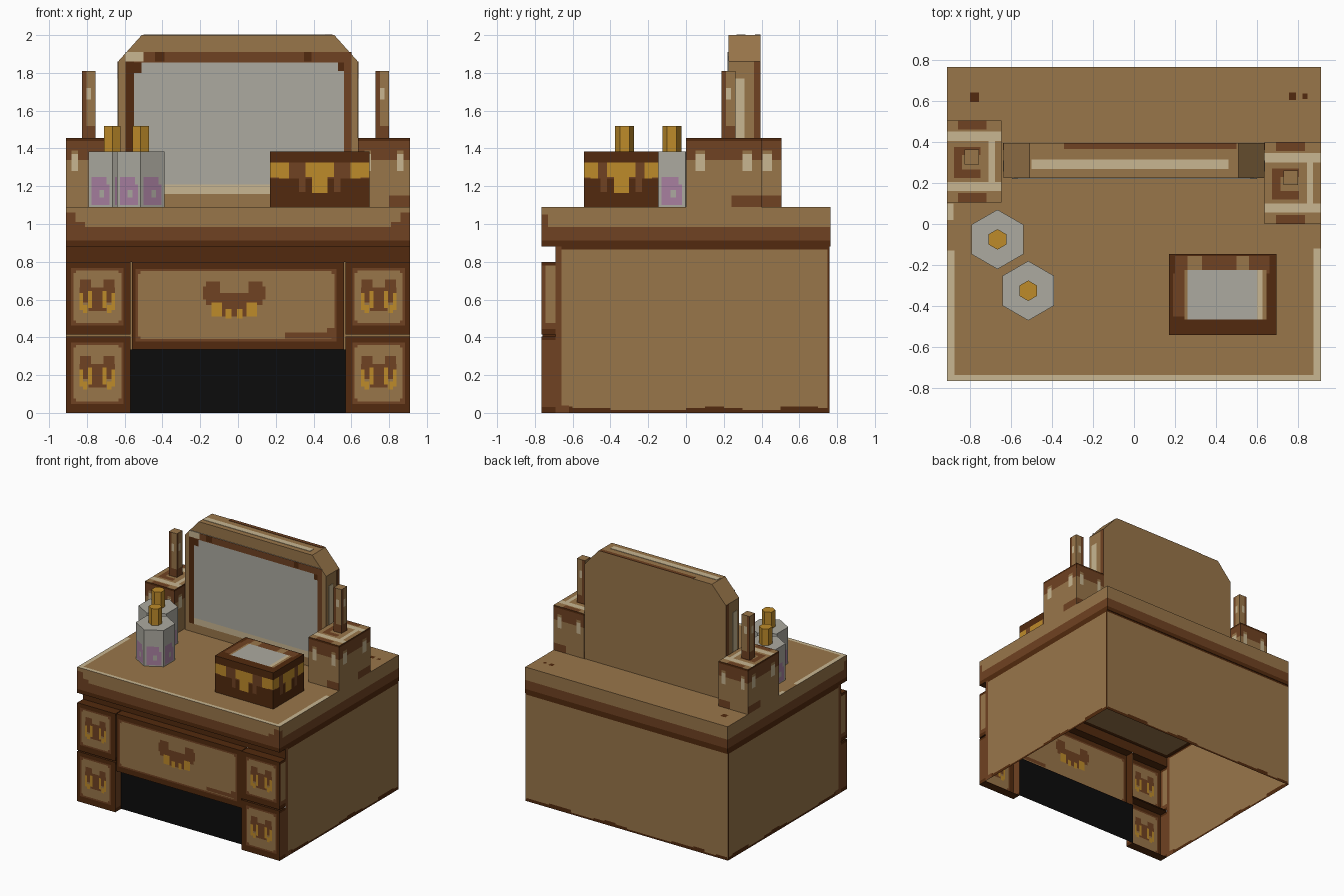
import bpy, bmesh, math, random
from mathutils import Vector

if "Cube" in bpy.data.objects:
    bpy.data.objects.remove(bpy.data.objects["Cube"])

random.seed(4)
RGB = dict(tan=(153, 118, 74), mid=(112, 66, 34), dark=(82, 42, 14), light=(200, 182, 145),
           gold=(190, 139, 42), grey=(172, 170, 160), mauve=(168, 128, 160), black=(12, 12, 12))
LABEL = dict(tan="tan wood", mid="brown wood", dark="dark wood", light="pale wood", gold="brass",
             grey="glass grey", mauve="mauve perfume", black="black")
KEYS = list(RGB)
MATS = []
for k in KEYS:
    m = bpy.data.materials.new(LABEL[k])
    lin = [((c / 255 + 0.055) / 1.055) ** 2.4 if c > 10 else c / 3294 for c in RGB[k]]
    m.diffuse_color = (*lin, 1)
    m.use_nodes = True
    m.node_tree.nodes["Principled BSDF"].inputs["Base Color"].default_value = m.diffuse_color
    MATS.append(m)


def finish(name, bm):
    bmesh.ops.remove_doubles(bm, verts=bm.verts, dist=0.0005)
    me = bpy.data.meshes.new(name)
    bm.to_mesh(me)
    bm.free()
    for m in MATS:
        me.materials.append(m)
    ob = bpy.data.objects.new(name, me)
    bpy.context.collection.objects.link(ob)
    return ob


def paint(bm, place, base, rects, flip=False):
    """Cut a flat rectangle along its coloured rectangles; the last one covering a cell wins."""
    u0, u1, v0, v1, _ = base
    rs = [base] + [(max(a, u0), min(b, u1), max(c, v0), min(d, v1), m) for a, b, c, d, m in rects]
    rs = [r for r in rs if r[1] > r[0] and r[3] > r[2]]
    us = sorted({round(r[i], 4) for r in rs for i in (0, 1)})
    vs = sorted({round(r[i], 4) for r in rs for i in (2, 3)})
    for a, b in zip(us, us[1:]):
        for c, d in zip(vs, vs[1:]):
            u, v = (a + b) / 2, (c + d) / 2
            mat = [r[4] for r in rs if r[0] <= u <= r[1] and r[2] <= v <= r[3]][-1]
            pts = [place(a, c), place(b, c), place(b, d), place(a, d)]
            f = bm.faces.new([bm.verts.new(p) for p in (pts[::-1] if flip else pts)])
            f.material_index = KEYS.index(mat)


def box(name, x, y, z, mat, sides=None, only="-x +x -y +y -z +z"):
    """Box with painted sides; '*' rectangles go on all four upright sides."""
    bm, sides = bmesh.new(), sides or {}
    lim = dict(x=x, y=y, z=z)
    for s in only.split():
        ax, c = s[1], lim[s[1]][s[0] == '+']
        u, v = dict(x=(y, z), y=(x, z), z=(x, y))[ax]
        place = dict(x=lambda p, q: Vector((c, p, q)), y=lambda p, q: Vector((p, c, q)),
                     z=lambda p, q: Vector((p, q, c)))[ax]
        rects = (sides.get('*', []) if ax != 'z' else []) + sides.get(s, [])
        paint(bm, place, (*u, *v, mat), rects, (s[0] == '-') != (ax == 'y'))
    return finish(name, bm)


def prism(name, outline, place, depth, mat):
    bm = bmesh.new()
    f = bm.faces.new([bm.verts.new(place(*p)) for p in outline])
    r = bmesh.ops.extrude_face_region(bm, geom=[f])
    bmesh.ops.translate(bm, vec=depth, verts=[v for v in r['geom'] if isinstance(v, bmesh.types.BMVert)])
    bmesh.ops.recalc_face_normals(bm, faces=bm.faces)
    for f in bm.faces:
        f.material_index = KEYS.index(mat)
    return finish(name, bm)


W = 9  # wider than any part: clipped to the face

# Carcass: walls open below, ragged dark skirting
rag = [(-1 + i * 0.1, -0.9 + i * 0.1, 0, random.choice((0.015, 0.025, 0.035)), 'dark') for i in range(20)]
edge = [(-0.69, -0.66, 0, W, 'mid'), (0.75, W, 0, W, 'dark'), (-0.69, -0.62, 0, 0.04, 'mid')]
box("desk_body", (-0.91, 0.91), (-0.69, 0.76), (0, 0.88), 'tan',
    {'*': rag + [(-W, W, 0.865, W, 'dark')], '-x': edge, '+x': edge}, "-x +x +y")
box("upper_rail", (-0.91, 0.91), (-0.69, -0.6), (0.8, 0.88), 'dark', only="-y")
box("knee_space_panel", (-0.57, 0.57), (-0.69, -0.6), (0, 0.335), 'black', only="-y")

# Table top with banded edge
bands = [(-W, W, 0, 0.985, 'mid'), (-W, W, 0, 0.912, 'dark')]
ends = [(s * x - 0.03, s * x + 0.03, 0.912, z, 'mid') for s in (-1, 1) for x, z in ((0.89, 1.06), (0.84, 1.01))]
box("table_top", (-0.91, 0.91), (-0.765, 0.765), (0.88, 1.09), 'tan', {
    '*': bands, '-y': ends, '-z': [(-W, W, -W, W, 'dark'), (-0.88, 0.88, -0.66, 0.73, 'tan')],
    '-x': [(-W, -0.73, 0, 1.05, 'mid'), (-W, -0.7, 0, 0.912, 'dark')],
    '+x': [(-W, -0.73, 0, 1.05, 'mid'), (-W, -0.7, 0, 0.912, 'dark')],
    '+z': [(-W, W, -W, -0.735, 'light'), (-W, -0.875, -W, -0.13, 'light'), (0.875, W, -W, -0.12, 'light'),
           (-W, -0.88, 0.02, 0.1, 'light'), (-0.8, -0.755, 0.595, 0.64, 'dark'),
           (0.755, 0.79, 0.605, 0.64, 'dark'), (0.82, 0.845, 0.61, 0.635, 'dark')]})


def pull(cx, cz, w):
    """Brown pull with brass drops, drawn as cut faces."""
    r = [(cx - w, cx + w, cz - 0.03, cz + 0.05, 'mid'), (cx - w * 0.5, cx + w * 0.5, cz - 0.075, cz, 'mid')]
    for s in (-1, 1):
        for a, b, c, d, m in ((0.35, 0.95, 0.04, 0.09, 'mid'), (0.8, 1.0, -0.07, 0.02, 'gold'),
                              (0.3, 0.52, -0.06, 0.03, 'gold'), (0.55, 0.8, -0.085, -0.045, 'gold')):
            lo, hi = sorted((cx + s * a * w, cx + s * b * w))
            r.append((lo, hi, cz + c, cz + d, m))
    return r


def panel(x0, x1, z0, z1):
    e = 0.015
    return [(x0 - 0.012, x1 + 0.012, z0 - 0.012, z1 + 0.012, 'mid'),
            (x0 + e, x1 - e, z0, z1, 'tan'), (x0, x1, z0 + e, z1 - e, 'tan')]


# Four side drawers
for side, sx in (("left", -1), ("right", 1)):
    x = sorted((sx * 0.91, sx * 0.568))
    cx = sx * 0.745
    for lvl, z, pz in (("upper", (0.415, 0.8), (0.475, 0.755)), ("lower", (0, 0.405), (0.06, 0.36))):
        cz = sum(pz) / 2
        cheek = [(-W, W, z[0] + 0.03, z[1] - 0.02, 'mid')]
        if lvl == "upper":
            cheek.append((-0.745, W, z[0] + 0.06, z[1] - 0.02, 'tan'))
        box(f"{lvl}_drawer_{side}", x, (-0.765, -0.69), z, 'dark',
            {'-y': panel(cx - 0.127, cx + 0.127, *pz) + pull(cx, cz, 0.095), '-x': cheek, '+x': cheek},
            "-x +x -y -z +z")

# Middle drawer
mid = panel(-0.53, 0.51, 0.39, 0.75) + [(0.25, 0.5, 0.395, 0.425, 'mid'), (0.47, 0.51, 0.4, 0.45, 'mid')]
mid += [(-0.1 + 0.08 - 0.09, 0.07, 0.59, 0.635, 'mid'), (-0.1, 0.06, 0.51, 0.59, 'mid')]
for s in (-1, 1):
    c = -0.02
    for a, b, z0, z1, m in ((0.075, 0.15, 0.57, 0.695, 'mid'), (0.13, 0.165, 0.6, 0.67, 'mid'),
                            (0.065, 0.12, 0.51, 0.585, 'gold'), (0.015, 0.045, 0.5, 0.55, 'gold')):
        lo, hi = sorted((c + s * a, c + s * b))
        mid.append((lo, hi, z0, z1, m))
box("middle_drawer", (-0.562, 0.562), (-0.76, -0.69), (0.335, 0.8), 'dark', {'-y': mid}, "-x +x -y -z +z")

# Mirror: chamfered board with painted front, edge strips
prism("mirror_frame", [(-0.635, 1.09), (0.635, 1.09), (0.635, 1.86), (0.51, 2.0), (-0.51, 2.0), (-0.635, 1.86)],
      lambda u, v: Vector((u, 0.225, v)), (0, 0.17, 0), 'tan')
box("mirror_glass", (-0.595, 0.6), (0.22, 0.225), (1.15, 1.91), 'grey', {'-y': [
    (-W, W, 1.855, W, 'mid'), (-W, -0.55, 0, W, 'dark'), (0.562, W, 0, W, 'mid'),
    (-W, W, 0, 1.16, 'tan'), (-0.55, 0.562, 1.16, 1.21, 'light'), (-0.595, -0.5, 1.86, 1.91, 'light'),
    (-0.55, -0.51, 1.8, 1.855, 'dark'), (0.53, 0.562, 1.81, 1.855, 'dark'), (-0.44, -0.39, 1.86, 1.91, 'dark'),
    (0.35, 0.39, 1.86, 1.91, 'dark')]})
box("mirror_top_shine", (-0.5, 0.46), (0.268, 0.315), (2.0, 2.003), 'light')
box("mirror_top_shadow_strip", (-0.34, 0.5), (0.365, 0.395), (2.0, 2.003), 'mid')
for sx in (-1, 1):
    x = sorted((sx * 0.635, sx * 0.638))
    box("mirror_edge_shine", x, (0.255, 0.31), (1.3, 1.77), 'light')
    box("mirror_edge_strip", x, (0.36, 0.395), (1.09, 1.86), 'mid')

# Brush holders with handles
for side, x, y, hx, hy in (("left", (-0.91, -0.645), (0.105, 0.505), -0.79, 0.327),
                           ("right", (0.635, 0.91), (0.0, 0.4), 0.763, 0.225)):
    cx, cy = sum(x) / 2, sum(y) / 2

    def wall(c, w):
        return [(-W, W, 1.41, W, 'dark'), (c - w, c + w, 1.39, 1.44, 'mid'),
                (c - w * 0.75, c + w * 0.75, 1.28, 1.37, 'light'), (c - w * 0.5, c + w * 0.5, 1.34, 1.41, 'mid'),
                (c - w * 0.5, c + w * 0.5, 1.27, 1.34, 'tan'), (c - w, c - w * 0.75, 1.34, 1.41, 'mid'),
                (c + w * 0.75, c + w, 1.34, 1.41, 'mid'), (c + w * 0.2, c + w, 1.09, 1.15, 'mid')]
    wx, wy = wall(cx, 0.137), wall(cy, 0.2)
    top = [(-W, W, cy - 0.155, cy + 0.155, 'tan'), (-W, W, cy + 0.1, cy + 0.145, 'light'),
           (-W, W, cy - 0.145, cy - 0.1, 'light'), (cx - 0.1, cx + 0.03, cy - 0.08, cy + 0.07, 'mid'),
           (cx - 0.06, cx + 0.03, cy - 0.04, cy + 0.03, 'tan'), (cx + 0.07, cx + 0.1, cy - 0.1, cy + 0.1, 'light'),
           (cx - 0.08, cx + 0.06, cy + 0.155, W, 'mid'), (cx - 0.08, cx + 0.06, -W, cy - 0.155, 'mid')]
    box(f"brush_holder_{side}", x, y, (1.09, 1.455), 'tan',
        {'-x': wy, '+x': wy, '-y': wx, '+y': wx, '+z': top})
    strips = {s: [(c - 0.037, c - 0.012, 0, W, 'mid'), (-W, W, 0, 1.52, 'mid'),
                  (c - 0.012, c + 0.012, 1.66, 1.72, 'light')]
              for s, c in (('-x', hy), ('+x', hy), ('-y', hx), ('+y', hx))}
    box(f"brush_handle_{side}", (hx - 0.036, hx + 0.036), (hy - 0.036, hy + 0.036), (1.455, 1.81), 'tan', strips)


# Jewellery box
def clasp(c, w):
    r = [(c - w, c + w, 1.24, 1.325, 'mid'), (c - 0.075, c + 0.075, 1.25, 1.325, 'gold'),
         (c - 0.04, c + 0.04, 1.165, 1.25, 'gold'), (c - 0.11, c - 0.075, 1.17, 1.25, 'mid'),
         (c + 0.075, c + 0.11, 1.17, 1.25, 'mid')]
    for s in (-1, 1):
        for a, b, z in ((0.62, 0.82, 1.24), (0.82, 1.0, 1.245)):
            lo, hi = sorted((c + s * a * w, c + s * b * w))
            r.append((lo, hi, z, 1.325, 'gold'))
    return r


cx, cy = clasp(0.4325, 0.2625), clasp(-0.3425, 0.1975)
box("jewellery_box", (0.17, 0.695), (-0.54, -0.145), (1.09, 1.385), 'dark', {
    '-y': cx, '+y': cx, '-x': cy, '+x': cy,
    '+z': [(0.2, 0.66, -0.24, -0.155, 'mid'), (0.26, 0.33, -0.24, -0.155, 'tan'), (0.5, 0.56, -0.24, -0.155, 'tan'),
           (0.19, 0.25, -0.45, -0.24, 'mid'), (0.245, 0.645, -0.465, -0.225, 'tan'),
           (0.6, 0.625, -0.465, -0.225, 'light'), (0.26, 0.6, -0.465, -0.225, 'grey')]})


# Hexagonal perfume bottles with brass caps
def hexagon(r):
    return [(r * math.sin(i * math.pi / 3), r * math.cos(i * math.pi / 3)) for i in range(6)]


for i, (bx, by) in enumerate(((-0.665, -0.075), (-0.515, -0.325)), 1):
    bm, h = bmesh.new(), hexagon(0.145)
    for p, q in zip(h, h[1:] + h[:1]):
        paint(bm, lambda u, v: Vector((bx + p[0] + (q[0] - p[0]) * u, by + p[1] + (q[1] - p[1]) * u, v)),
              (0, 1, 1.09, 1.385, 'grey'), [(0.12, 0.88, 1.1, 1.21, 'mauve'), (0.25, 0.88, 1.1, 1.25, 'mauve'),
                                            (0.35, 0.55, 1.14, 1.18, 'grey')], True)
    for z in (1.385, 1.09):
        pts = [bm.verts.new((bx + a, by + b, z)) for a, b in h]
        bm.faces.new(pts[::-1] if z > 1.2 else pts).material_index = KEYS.index('grey')
    finish(f"perfume_bottle_{i}", bm)
    prism(f"bottle_cap_{i}", hexagon(0.05), lambda u, v: Vector((bx + u, by + v, 1.385)), (0, 0, 0.135), 'gold')
